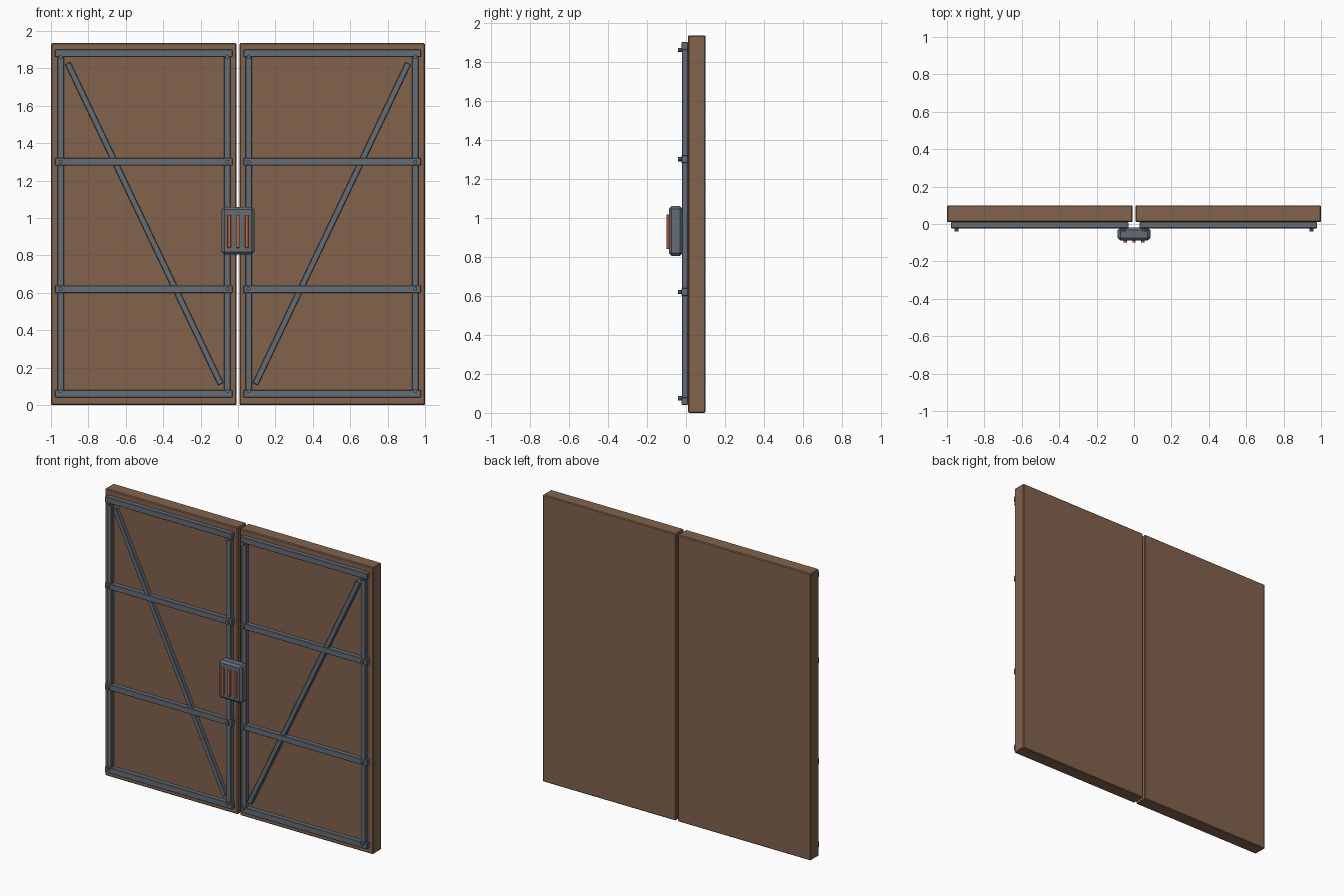
import bpy
from math import atan2, hypot, pi
from mathutils import Vector

if "Cube" in bpy.data.objects:
    bpy.data.objects.remove(bpy.data.objects["Cube"], do_unlink=True)


def material(name, rgb):
    m = bpy.data.materials.new(name)
    m.use_nodes = True
    m.diffuse_color = (*rgb, 1)
    m.node_tree.nodes["Principled BSDF"].inputs["Base Color"].default_value = (*rgb, 1)
    return m


brown = material("rust_brown", (0.225, 0.125, 0.073))
steel = material("steel_grey", (0.125, 0.152, 0.175))
orange = material("orange_light", (0.68, 0.12, 0.03))


def box(name, low, high, mat, bevel=0.0, angle=0.0):
    """Axis-aligned box between two corners, turned about y, with chamfered edges."""
    low, high = Vector(low), Vector(high)
    bpy.ops.mesh.primitive_cube_add(size=1, location=(low + high) / 2)
    ob = bpy.context.object
    ob.name = name
    ob.scale = high - low
    bpy.ops.object.transform_apply(location=False, rotation=False, scale=True)
    ob.rotation_euler.y = angle
    ob.data.materials.append(mat)
    if bevel:
        mod = ob.modifiers.new("chamfer", 'BEVEL')
        mod.width = bevel
        mod.segments = 1
    return ob


def span(a, b, side):
    return sorted((a * side, b * side))


BACK, FRONT = 0.01, -0.023
rails = {"bottom": 0.06, "lower": 0.62, "upper": 1.30, "top": 1.88}
bolt_heights = (0.075, 0.62, 1.30, 1.86)

for side, label in ((1, "left"), (-1, "right")):
    # Door leaf
    x0, x1 = span(0.008, 1.0, side)
    box(label + "_door_panel", (x0, BACK, 0), (x1, 0.10, 1.935), brown, 0.005)

    # Horizontal rails
    x0, x1 = span(0.03, 0.978, side)
    for name, z in rails.items():
        box(f"{label}_{name}_rail", (x0, FRONT, z - 0.02), (x1, BACK, z + 0.02), steel, 0.003)

    # Upright stiles
    for name, x in (("inner", 0.057), ("outer", 0.948)):
        x0, x1 = span(x - 0.018, x + 0.018, side)
        box(f"{label}_{name}_stile", (x0, FRONT + 0.003, 0.05), (x1, BACK, 1.89), steel, 0.003)

        # Bolt heads at the joints
        for i, z in enumerate(bolt_heights):
            bpy.ops.mesh.primitive_cylinder_add(
                vertices=8, radius=0.011, depth=0.03,
                location=(x * side, -0.025, z), rotation=(pi / 2, 0, 0))
            bolt = bpy.context.object
            bolt.name = f"{label}_{name}_bolt_{i + 1}"
            bolt.data.materials.append(steel)

    # Diagonal brace, from low inner corner to high outer corner
    ax, az, bx, bz = 0.092, 0.112, 0.91, 1.827
    cx, cz, half = side * (ax + bx) / 2, (az + bz) / 2, hypot(bx - ax, bz - az) / 2
    box(label + "_diagonal_brace", (cx - 0.016, FRONT + 0.005, cz - half),
        (cx + 0.016, BACK, cz + half), steel, 0.003, side * atan2(bx - ax, bz - az))

# Lock housing bridging both leaves
box("lock_housing", (-0.087, -0.088, 0.805), (0.087, -0.018, 1.06), steel, 0.014)

# Glowing slots on the lock
for i, x in enumerate((-0.047, 0, 0.047)):
    box(f"lock_light_{i + 1}", (x - 0.009, -0.10, 0.84), (x + 0.009, -0.08, 1.017), orange, 0.002)
